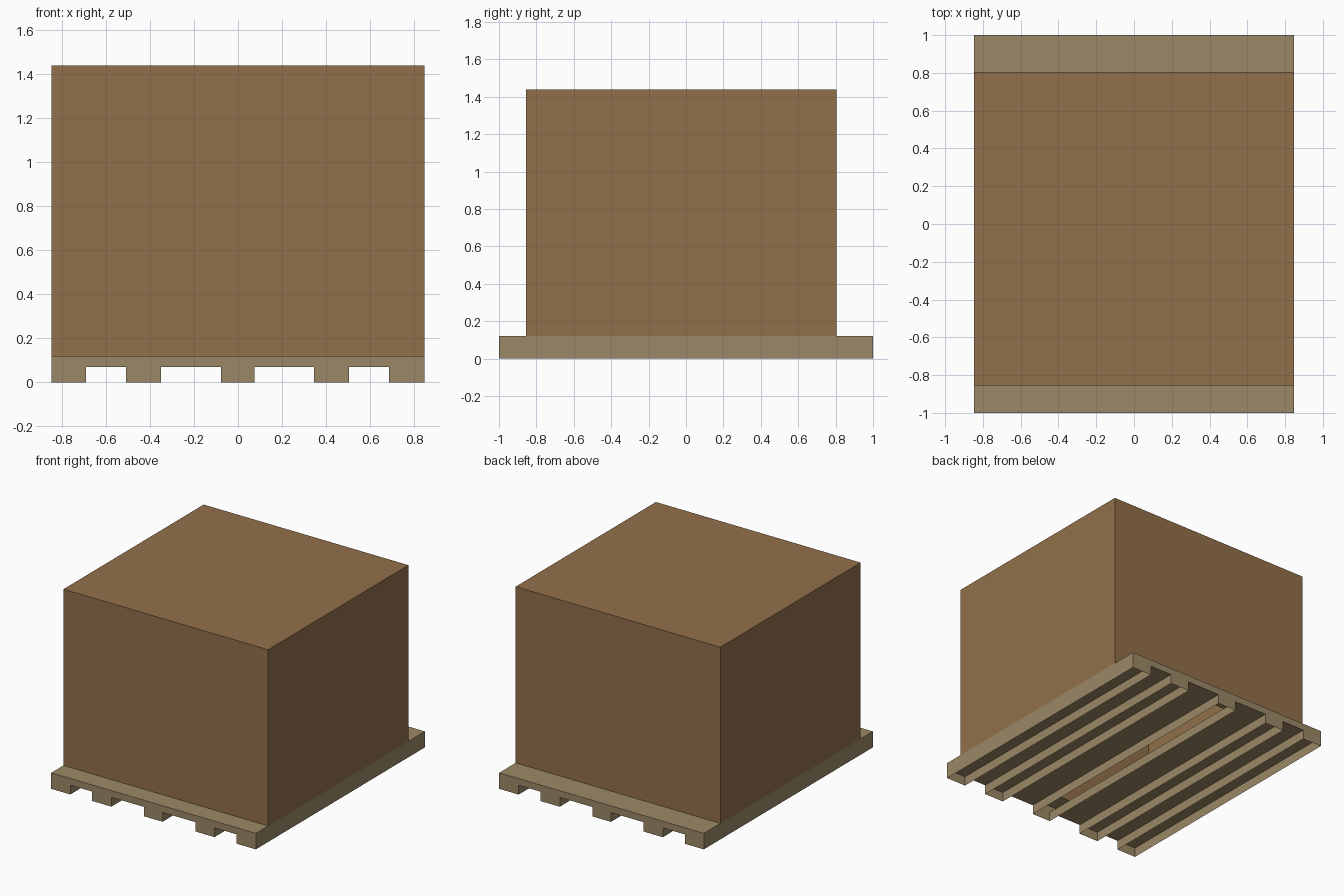
import bpy, bmesh

if "Cube" in bpy.data.objects:
    bpy.data.objects.remove(bpy.data.objects["Cube"])

X0, X1 = -0.848, 0.848      # pallet and crate width
Y0, Y1 = -1.0, 1.0          # pallet length
CY0, CY1 = -0.855, 0.805    # crate length
FOOT, DECK, TOP = 0.07, 0.12, 1.44
FEET = [(X0, -0.69), (-0.508, -0.349), (-0.078, 0.075), (0.346, 0.505), (0.687, X1)]


def material(name, colour):
    m = bpy.data.materials.new(name)
    m.diffuse_color = (*colour, 1)
    m.use_nodes = True
    m.node_tree.nodes["Principled BSDF"].inputs["Base Color"].default_value = m.diffuse_color
    return m


def shell(name, x, y, z, mat, sides=True, top=False, bottom=False):
    """Box made of thin sheets; top and bottom may be left open."""
    bm = bmesh.new()
    lo = [bm.verts.new((a, b, z[0])) for a, b in ((x[0], y[0]), (x[1], y[0]), (x[1], y[1]), (x[0], y[1]))]
    if sides:
        hi = [bm.verts.new((v.co.x, v.co.y, z[1])) for v in lo]
        for i in range(4):
            j = (i + 1) % 4
            bm.faces.new((lo[i], lo[j], hi[j], hi[i]))
        if top:
            bm.faces.new(hi)
    elif top:
        bm.faces.new(lo)
    if bottom:
        bm.faces.new(lo[::-1])
    me = bpy.data.meshes.new(name)
    bm.to_mesh(me)
    bm.free()
    me.materials.append(mat)
    ob = bpy.data.objects.new(name, me)
    bpy.context.collection.objects.link(ob)
    return ob


wood = material("pallet_wood", (0.33, 0.25, 0.135))
card = material("crate_brown", (0.29, 0.16, 0.07))

# Crate: open underneath, where it sits on the pallet
shell("crate", (X0, X1), (CY0, CY1), (DECK, TOP), card, top=True)

# Pallet deck: rim, exposed top ledges, underside left open above the middle runner
shell("deck_rim", (X0, X1), (Y0, Y1), (FOOT, DECK), wood)
for name, y in (("front_ledge", (Y0, CY0)), ("back_ledge", (CY1, Y1))):
    shell(name, (X0, X1), y, (DECK, DECK), wood, sides=False, top=True)
mid = FEET[2]
for name, x in (("left_underside", (X0, mid[0])), ("right_underside", (mid[1], X1))):
    shell(name, x, (Y0, Y1), (FOOT, FOOT), wood, sides=False, bottom=True)

# Runners: hollow channels open at the bottom
for i, x in enumerate(FEET):
    shell(f"runner_{i + 1}", x, (Y0, Y1), (0, FOOT), wood)
